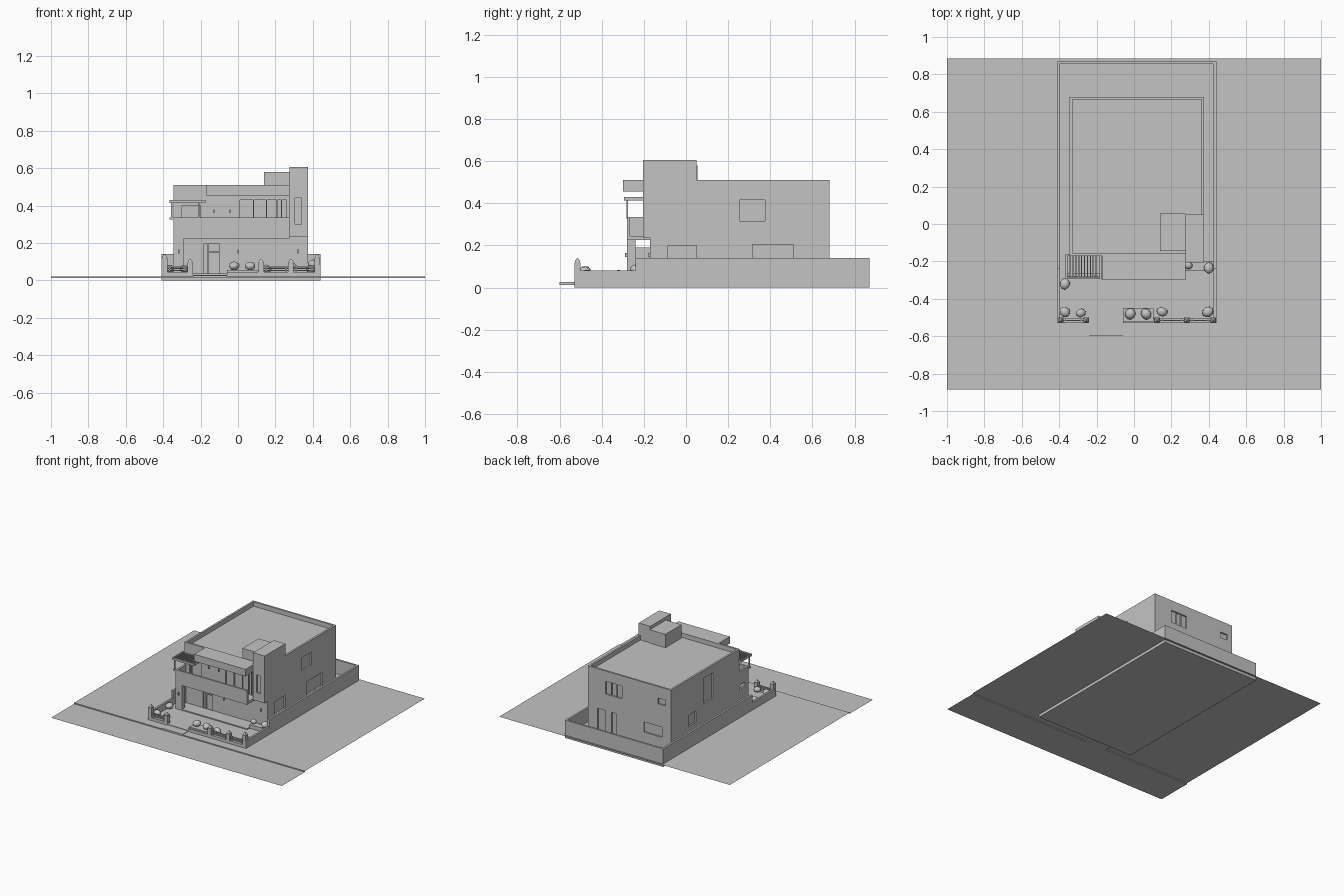
import bpy, bmesh, random
from mathutils import Matrix, Vector

random.seed(4)
if "Cube" in bpy.data.objects:
    bpy.data.objects.remove(bpy.data.objects["Cube"], do_unlink=True)

grey = bpy.data.materials.new("plain_grey")
grey.use_nodes = True
grey.diffuse_color = (0.55, 0.55, 0.55, 1)
grey.node_tree.nodes["Principled BSDF"].inputs["Base Color"].default_value = (0.55, 0.55, 0.55, 1)


def add_box(bm, x0, x1, y0, y1, z0, z1):
    mid = Vector((x0 + x1, y0 + y1, z0 + z1)) / 2
    size = Matrix.Diagonal((x1 - x0, y1 - y0, z1 - z0, 1))
    bmesh.ops.create_cube(bm, size=1, matrix=Matrix.Translation(mid) @ size)


def finish(name, bm):
    mesh = bpy.data.meshes.new(name)
    bm.to_mesh(mesh)
    bm.free()
    mesh.materials.append(grey)
    obj = bpy.data.objects.new(name, mesh)
    bpy.context.collection.objects.link(obj)
    return obj


def boxes(name, *dims):
    bm = bmesh.new()
    for d in dims:
        add_box(bm, *d)
    return finish(name, bm)


def carve(obj, cutter):
    mod = obj.modifiers.new("openings", "BOOLEAN")
    mod.object = cutter
    mod.operation = "DIFFERENCE"
    mod.solver = "EXACT"
    cutter.hide_render = True
    bpy.context.view_layer.update()
    done = obj.evaluated_get(bpy.context.evaluated_depsgraph_get())
    mesh = bpy.data.meshes.new_from_object(done)
    obj.modifiers.clear()
    obj.data = mesh
    bpy.data.objects.remove(cutter, do_unlink=True)


# Ground sheet with a kerb step between road and pavement
bm = bmesh.new()
rows = [[bm.verts.new((x, y, z)) for x in (-1, 1)]
        for y, z in ((-.885, .014), (-.6, .014), (-.6, .022), (.885, .022))]
for a, b in zip(rows, rows[1:]):
    bm.faces.new((a[0], a[1], b[1], b[0]))
finish("ground", bm)

# Plot slab, boundary walls and driveway
L, R, F, B = -.41, .44, -.53, .87
boxes("plot_slab", (L, R, F, B, 0, .03))
boxes("driveway_ramp", (-.24, -.06, -.6, F, .013, .026))
for name, x in (("right_wall", L), ("left_wall", R - .015)):
    boxes(name + "_high", (x, x + .015, -.24, B, .03, .14))
    boxes(name + "_low", (x, x + .015, F, -.24, .03, .082))
boxes("back_wall", (L + .015, R - .015, B - .015, B, .03, .14))
boxes("front_kerb", (L, -.24, F, F + .025, .03, .045),
      (-.06, R, F, F + .025, .03, .045))

# House block: window openings are shallow recesses
H0, H1, HF, HB = -.345, .375, -.17, .68
D = .012
house = boxes("house", (H0, H1, HF, HB, .02, .51))
openings = [(H0 + .015, H1 - .015, HF + .015, HB - .015, .475, .6)]
front = [(-.185, -.1, .031, .195), (.01, .26, .246, .43), (-.3, -.2, .246, .4)]
back = [(.22, .29, .031, .2), (.13, .17, .031, .2), (.08, .22, .33, .43),
        (-.3, -.235, .375, .42), (-.27, -.11, .12, .2)]
left = [(.255, .375, .315, .415), (-.085, .05, .1, .2), (.315, .51, .1, .205)]
right = [(.37, .46, .14, .23), (.16, .27, .25, .45)]
for a, b, c, d in front:
    openings.append((a, b, HF - .1, HF + D, c, d))
for a, b, c, d in back:
    openings.append((a, b, HB - D, HB + .1, c, d))
for a, b, c, d in left:
    openings.append((H1 - D, H1 + .1, a, b, c, d))
for a, b, c, d in right:
    openings.append((H0 - .1, H0 + D, a, b, c, d))
carve(house, boxes("opening_cutter", *openings))

# Window bars
bars = [(x, x + .005, HF + .003, HF + D, .246, .43) for x in (.08, .15, .205, .23)]
bars += [(x, x + .005, HB - D, HB - .003, .33, .43) for x in (.125, .17)]
bars.append((-.162, -.157, HF + .002, HF + D, .031, .195))
bars.append((-.157, -.1, HF + .002, HF + D, .15, .155))
boxes("window_bars", *bars)

# Stair tower with slit window, and the rooftop box beside it
tower = boxes("stair_tower", (.275, H1, -.205, .05, .235, .605))
carve(tower, boxes("slit_cutter", (.305, .34, -.3, -.195, .3, .44)))
boxes("rooftop_box", (.14, .275, -.145, .055, .47, .58))

# Balcony, its corner pillar and the roof canopy
boxes("balcony_floor", (H0, .275, -.28, HF, .225, .245))
boxes("balcony_parapet", (H0, .275, -.28, -.265, .245, .335),
      (H0, H0 + .015, -.265, HF, .245, .335))
boxes("corner_pillar", (H0, -.29, -.28, -.24, .03, .225))
boxes("porch_side_wall", (H0, H0 + .015, -.24, HF, .03, .19))
boxes("porch_floor", (H0, .275, -.28, HF, .03, .038))
boxes("canopy", (-.17, .275, -.3, HF, .455, .51))

# Pergola frame, slats and posts
P0, P1, PF, PB = -.365, -.175, -.295, -.16
boxes("pergola_frame", (P0, P1, PF, PF + .01, .413, .43),
      (P0, P1, PB - .01, PB, .413, .43),
      (P0, P0 + .01, PF, PB, .413, .43),
      (P1 - .01, P1, PF, PB, .413, .43))
boxes("pergola_slats", *[(P0 + .02 + i * .0155, P0 + .026 + i * .0155, PF, PB, .416, .428)
                         for i in range(10)])
boxes("pergola_posts", *[(x, x + .008, -.283, -.275, .335, .415) for x in (-.357, -.21)])
boxes("pergola_bracket", (P0, H0, -.283, -.265, .325, .335))

# Wall lamps
boxes("wall_lamps", *[(x - .004, x + .004, y - .01, y, z - .01, z + .01)
                      for x, y, z in ((-.317, -.28, .155), (0, HF, .155), (.32, HF, .155),
                                      (-.13, HF, .37), (-.045, HF, .37))])

# Front fence posts with pyramid caps, and slatted panels
posts = ((-.393, .125), (-.256, .1), (.123, .1), (.283, .1), (.423, .125))
for i, (x, h) in enumerate(posts):
    bm = bmesh.new()
    add_box(bm, x - .015, x + .015, F, F + .03, .03, h - .005)
    add_box(bm, x - .011, x + .011, F + .004, F + .026, h - .005, h)
    bmesh.ops.create_cone(bm, cap_ends=True, segments=4, radius1=.018, radius2=.004,
                          depth=.015, matrix=Matrix.Translation((x, F + .015, h + .007))
                          @ Matrix.Rotation(.7854, 4, "Z"))
    finish("fence_post_%d" % (i + 1), bm)
for i, (a, b) in enumerate(((0, 1), (2, 3), (3, 4))):
    x0, x1 = posts[a][0] + .015, posts[b][0] - .015
    slats = [(x0, x1, F + .012, F + .018, z, z + .006) for z in (.05, .06, .07)]
    slats += [(x, x + .005, F + .009, F + .02, .045, .078) for x in (x0 + .01, x1 - .015)]
    boxes("fence_panel_%d" % (i + 1), *slats)

# Planters and bushes
boxes("front_planter", (-.06, .105, -.52, -.45, .03, .055))
boxes("side_planter", (.275, .425, -.25, -.2, .03, .06))
bushes = ((-.37, -.32, .06, .027), (-.37, -.47, .06, .027), (-.285, -.475, .06, .024),
          (-.02, -.48, .077, .027), (.065, -.48, .077, .027), (.15, -.47, .06, .026),
          (.395, -.47, .06, .028), (.4, -.235, .085, .027), (.29, -.22, .077, .021))
for i, (x, y, z, r) in enumerate(bushes):
    bm = bmesh.new()
    bmesh.ops.create_icosphere(bm, subdivisions=2, radius=r)
    for v in bm.verts:
        v.co *= random.uniform(.92, 1.06)
        v.co.y *= 1.15
        v.co.z *= .9
    bmesh.ops.rotate(bm, verts=bm.verts, matrix=Matrix.Rotation(i * .9, 3, "Z"))
    bmesh.ops.translate(bm, verts=bm.verts, vec=(x, y, z))
    for f in bm.faces:
        f.smooth = True
    finish("bush_%d" % (i + 1), bm)
